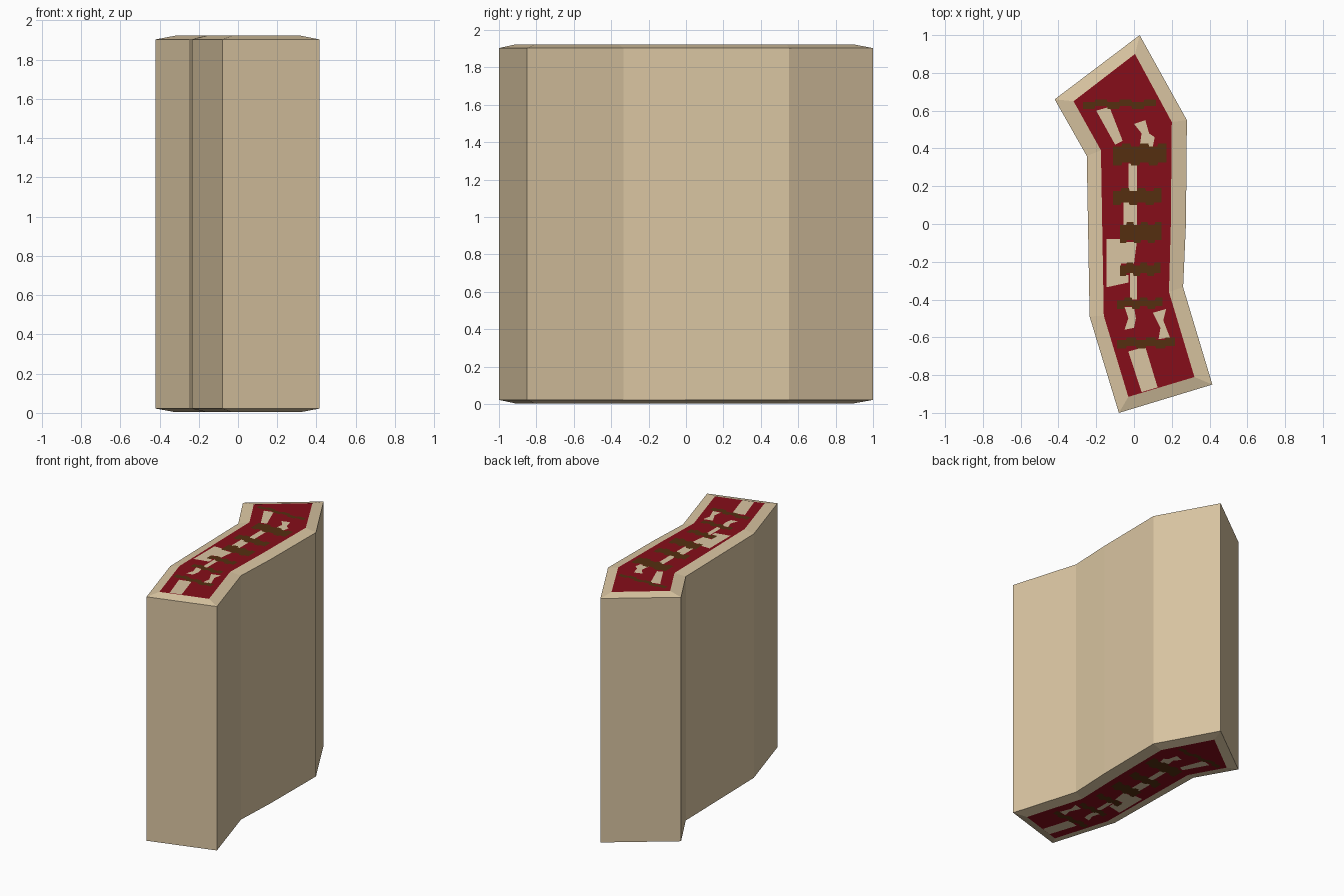
import bpy, bmesh

OUTER = [(0.03, 1.0), (-0.42, 0.66), (-0.25, 0.36), (-0.235, -0.49), (-0.08, -1.0),
         (0.415, -0.85), (0.26, -0.335), (0.275, 0.0), (0.28, 0.55)]
INNER = [(0.005, 0.90), (-0.32, 0.65), (-0.175, 0.39), (-0.16, -0.485), (-0.03, -0.915),
         (0.32, -0.81), (0.185, -0.36), (0.195, 0.0), (0.20, 0.54)]
TOP, BOTTOM = 1.922, 0.004


def material(name, color):
    m = bpy.data.materials.new(name)
    m.diffuse_color = (*color, 1)
    return m


TAN = material("tan", (0.70, 0.56, 0.36))
RED = material("dark_red", (0.24, 0.004, 0.010))
BROWN = material("brown", (0.09, 0.028, 0.005))


def finish(bm, name, mats):
    mesh = bpy.data.meshes.new(name)
    bm.to_mesh(mesh)
    bm.free()
    for m in mats:
        mesh.materials.append(m)
    obj = bpy.data.objects.new(name, mesh)
    bpy.context.collection.objects.link(obj)


# Body: bent slab with chamfered ends and red end faces
bm = bmesh.new()
rings = [[bm.verts.new((x, y, z)) for x, y in pts]
         for pts, z in ((INNER, BOTTOM), (OUTER, 0.022), (OUTER, 1.903), (INNER, TOP))]
n = len(OUTER)
for a, b in zip(rings, rings[1:]):
    for i in range(n):
        j = (i + 1) % n
        bm.faces.new((a[i], a[j], b[j], b[i]))
for ring in (rings[0][::-1], rings[-1]):
    bm.faces.new(ring).material_index = 1
finish(bm, "bent_slab_body", [TAN, RED])


def end_patches(name, shapes, mat, lift):
    """Flat markings repeated on the top and bottom end faces."""
    bm = bmesh.new()
    for pts in shapes:
        for z, order in ((TOP + lift, 1), (BOTTOM - lift, -1)):
            f = bm.faces.new([bm.verts.new((x, y, z)) for x, y in pts])
            f.normal_update()
            if f.normal.z * order < 0:
                f.normal_flip()
    finish(bm, name, [mat])


def ragged_stripe(x0, x1, y0, y1, steps=6, jag=0.015):
    low, high = [], []
    w = (x1 - x0) / steps
    for i in range(steps):
        d = jag if i % 2 else 0
        for x in (x0 + i * w, x0 + (i + 1) * w - 0.004):
            low.append((x, y0 + d))
            high.append((x, y1 - jag + d))
    return low + high[::-1]


# Brown cross stripes
stripes = [(-0.27, 0.12, 0.61, 0.66), (-0.11, 0.175, 0.31, 0.425), (-0.11, 0.15, 0.10, 0.19),
           (-0.075, 0.15, -0.10, 0.01), (-0.075, 0.145, -0.275, -0.205),
           (-0.09, 0.155, -0.45, -0.39), (-0.09, 0.22, -0.66, -0.60)]
end_patches("cross_stripes", [ragged_stripe(*s) for s in stripes], BROWN, 0.004)

# Tan patches between the stripes
patches = [
    [(-0.20, 0.60), (-0.13, 0.62), (-0.06, 0.44), (-0.10, 0.42)],
    [(0.0, 0.53), (0.06, 0.55), (0.08, 0.48), (0.11, 0.46), (0.10, 0.41), (0.03, 0.41), (0.04, 0.48)],
    [(-0.03, 0.32), (0.015, 0.32), (0.015, 0.16), (-0.03, 0.16)],
    [(-0.055, 0.12), (0.015, 0.12), (0.015, -0.01), (-0.055, -0.01)],
    [(-0.145, -0.08), (-0.055, -0.08), (-0.055, -0.095), (0.015, -0.095), (0.0, -0.21),
     (-0.07, -0.21), (-0.07, -0.27), (-0.03, -0.27), (-0.03, -0.31), (-0.145, -0.335)],
    [(-0.02, -0.26), (0.015, -0.26), (0.015, -0.40), (-0.02, -0.40)],
    [(-0.05, -0.44), (0.0, -0.44), (0.01, -0.50), (0.0, -0.55), (-0.05, -0.56), (-0.03, -0.50)],
    [(0.10, -0.47), (0.17, -0.45), (0.155, -0.51), (0.19, -0.60), (0.13, -0.61), (0.14, -0.55)],
    [(-0.03, -0.675), (0.06, -0.65), (0.125, -0.865), (0.04, -0.89)],
]
end_patches("tan_patches", patches, TAN, 0.002)
